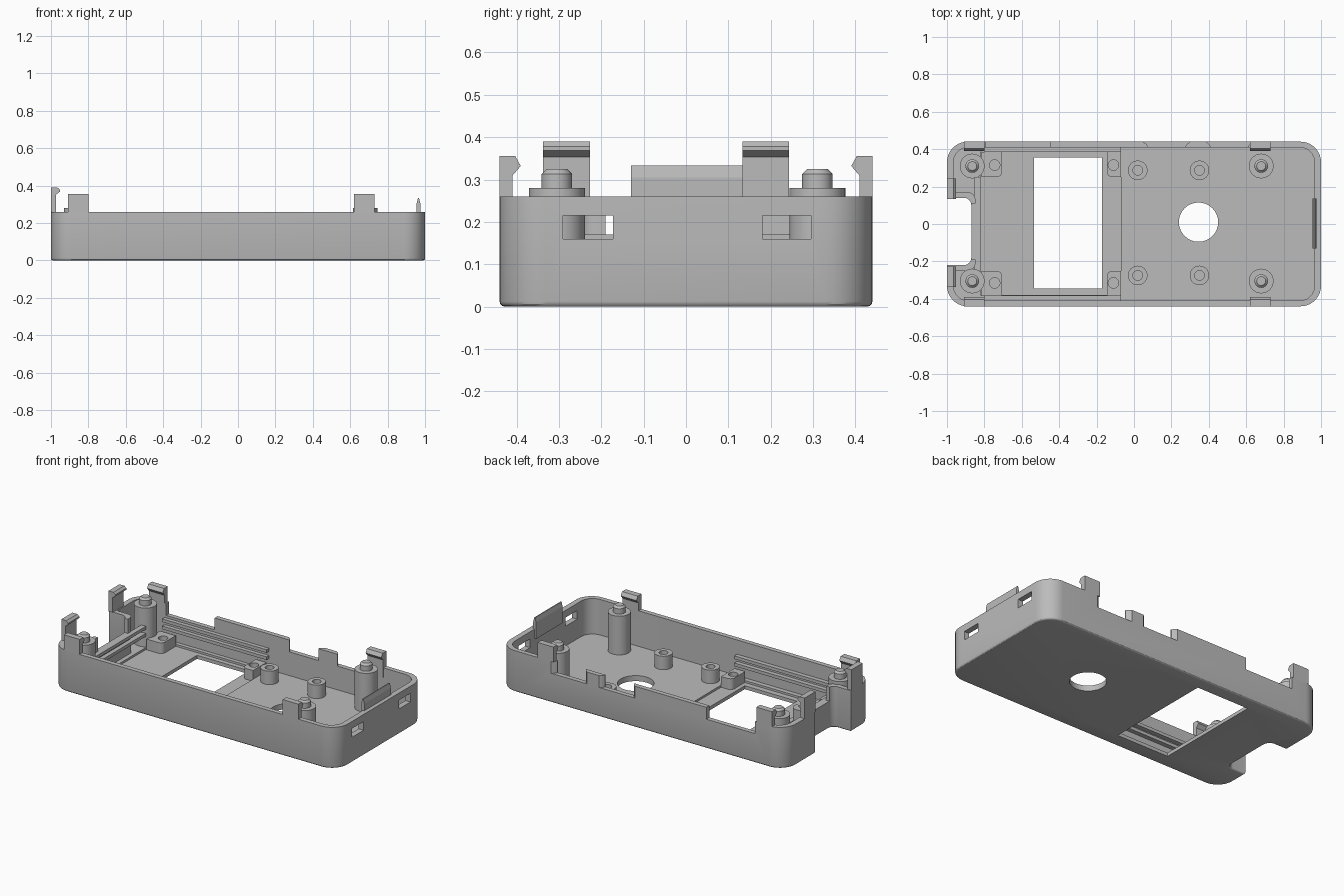
import bpy, bmesh, math
from mathutils import Vector, Matrix

if "Cube" in bpy.data.objects:
    bpy.data.objects.remove(bpy.data.objects["Cube"])

grey = bpy.data.materials.new("matte_grey")
grey.use_nodes = True
grey.diffuse_color = (0.5, 0.5, 0.5, 1)
grey.node_tree.nodes["Principled BSDF"].inputs["Base Color"].default_value = (0.5, 0.5, 0.5, 1)


def finish(bm, name):
    bmesh.ops.remove_doubles(bm, verts=bm.verts, dist=1e-5)
    bmesh.ops.recalc_face_normals(bm, faces=bm.faces)
    mesh = bpy.data.meshes.new(name)
    bm.to_mesh(mesh)
    bm.free()
    mesh.materials.append(grey)
    ob = bpy.data.objects.new(name, mesh)
    bpy.context.collection.objects.link(ob)
    return ob


def smooth(ob, angle=30):
    bpy.ops.object.select_all(action="DESELECT")
    ob.select_set(True)
    bpy.context.view_layer.objects.active = ob
    bpy.ops.object.shade_smooth_by_angle(angle=math.radians(angle))


def rounded(corners, steps=10):
    """Outline from (x, y, radius) corners, with a fillet at each."""
    out = []
    for i, (x, y, r) in enumerate(corners):
        p = Vector((x, y))
        a = (Vector(corners[i - 1][:2]) - p).normalized()
        b = (Vector(corners[(i + 1) % len(corners)][:2]) - p).normalized()
        if r == 0:
            out.append(p)
            continue
        c = p + (a + b) * r
        for k in range(steps + 1):
            t = k / steps * math.pi / 2
            out.append(c - b * r * math.cos(t) - a * r * math.sin(t))
    return out


def prism(name, outline, lo, hi, axis="z", bevel=0):
    """Extrude an outline: xy along z, xz along y, or yz along x."""
    place = {"z": lambda u, v: (u, v, lo),
             "y": lambda u, v: (u, lo, v),
             "x": lambda u, v: (lo, u, v)}[axis]
    bm = bmesh.new()
    base = bm.faces.new([bm.verts.new(place(*p)) for p in outline])
    rim = list(base.edges)
    ext = bmesh.ops.extrude_face_region(bm, geom=[base], use_keep_orig=True)
    step = Vector([hi - lo if axis == c else 0 for c in "xyz"])
    bmesh.ops.translate(bm, vec=step, verts=[g for g in ext["geom"] if isinstance(g, bmesh.types.BMVert)])
    bmesh.ops.recalc_face_normals(bm, faces=bm.faces)
    if bevel:
        bmesh.ops.bevel(bm, geom=rim, offset=bevel, segments=3, profile=0.5, affect="EDGES")
    return finish(bm, name)


def box(name, x0, x1, y0, y1, z0, z1):
    return prism(name, [(x0, y0), (x1, y0), (x1, y1), (x0, y1)], z0, z1)


def lathe(name, profile, x, y):
    bm = bmesh.new()
    vs = [bm.verts.new((r, 0, z)) for r, z in profile]
    es = [bm.edges.new(pair) for pair in zip(vs, vs[1:])]
    bmesh.ops.spin(bm, geom=vs + es, cent=(0, 0, 0), axis=(0, 0, 1), angle=2 * math.pi, steps=32)
    bmesh.ops.translate(bm, vec=(x, y, 0), verts=bm.verts)
    ob = finish(bm, name)
    smooth(ob)
    return ob


def cut(ob, cutter):
    cutter.hide_render = True
    mod = ob.modifiers.new("cut", "BOOLEAN")
    mod.operation, mod.solver, mod.object = "DIFFERENCE", "EXACT", cutter
    bpy.context.view_layer.objects.active = ob
    bpy.ops.object.modifier_apply(modifier="cut")
    bpy.data.objects.remove(cutter)


RIM, FLOOR = 0.26, 0.035

# Tray with a notch in its left end
shell = prism("tray_shell", rounded([
    (-1, -0.44, 0.11), (1, -0.44, 0.11), (1, 0.44, 0.11), (-1, 0.44, 0.11),
    (-1, 0.14, 0), (-0.87, 0.14, 0.04), (-0.87, -0.22, 0.04), (-1, -0.22, 0)]),
    0, RIM, bevel=0.012)
cut(shell, prism("cavity", rounded([
    (-0.965, -0.41, 0.08), (0.965, -0.41, 0.08), (0.965, 0.41, 0.08), (-0.965, 0.41, 0.08),
    (-0.965, 0.17, 0), (-0.848, 0.17, 0.04), (-0.848, -0.25, 0.04), (-0.965, -0.25, 0)]),
    FLOOR, 0.5))
cut(shell, box("screen_recess", -0.82, -0.07, -0.38, 0.385, 0.022, 0.1))
cut(shell, box("screen_window", -0.535, -0.17, -0.345, 0.355, -0.1, 0.1))
cut(shell, lathe("round_hole", [(0, -0.1), (0.105, -0.1), (0.105, 0.1), (0, 0.1)], 0.345, 0.01))
cut(shell, box("notch_lowering", -0.9, -0.8, -0.19, 0.11, 0.17, 0.5))
for y0, y1 in ((-0.29, -0.172), (0.18, 0.295)):
    cut(shell, box("latch_window", 0.9, 1.1, y0, y1, 0.16, 0.215))

# Openings in the back wall, the two jack openings flaring outwards
cut(shell, box("port_opening", -0.79, -0.45, 0.38, 0.5, 0.185, 0.5))
for x in (0.175, 0.51):
    flare = [(x - 0.1, 0.38), (x - 0.1, 0.415), (x - 0.112, 0.43), (x - 0.14, 0.45),
             (x + 0.14, 0.45), (x + 0.112, 0.43), (x + 0.1, 0.415), (x + 0.1, 0.38)]
    cut(shell, prism("jack_opening", flare, 0.185, 0.5))
smooth(shell)

# Corner posts with chamfered locating pins
for x in (-0.865, 0.68):
    for y in (-0.305, 0.31):
        lathe("corner_post", [(0, 0.03), (0.066, 0.03), (0.066, 0.28), (0.036, 0.28),
                              (0.036, 0.313), (0.024, 0.325), (0, 0.325)], x, y)

# Hollow screw bosses
for x in (0.02, 0.35):
    for y in (-0.275, 0.287):
        lathe("screw_boss", [(0.052, 0.03), (0.052, 0.12), (0.026, 0.12), (0.026, 0.045), (0, 0.045)], x, y)

# Screen mounts, rounded towards the window
for side in (-1, 1):
    for x0, x1, inner in ((-0.815, -0.705, 1), (-0.145, -0.07, -1)):
        y0, y1 = sorted((side * 0.25, side * 0.385))
        radius = lambda x, y: 0.03 if abs(y) < 0.3 and (x == x1) == (inner == 1) else 0
        pts = [(x, y, radius(x, y)) for x, y in ((x0, y0), (x1, y0), (x1, y1), (x0, y1))]
        mount = prism("screen_mount", rounded(pts), 0.015, 0.09)
        hx = -0.745 if inner == 1 else -0.11
        cut(mount, lathe("mount_hole", [(0, 0.04), (0.028, 0.04), (0.028, 0.2), (0, 0.2)], hx, side * 0.315))
        smooth(mount)

# Guide rails along the walls and across the notch
for z in (0.105, 0.15):
    for y0, y1 in ((-0.415, -0.382), (0.385, 0.415)):
        box("side_rail", -0.8, -0.07, y0, y1, z, z + 0.02)
    box("end_rail", -0.852, -0.82, -0.25, 0.25, z, z + 0.02)

# Snap hooks on the long walls
for side in (-1, 1):
    hook = [(side * y, z) for y, z in ((0.44, 0.26), (0.44, 0.355), (0.403, 0.355), (0.39, 0.332),
                                       (0.409, 0.31), (0.409, 0.2), (0.42, 0.2), (0.42, 0.26))]
    for x0, x1 in ((-0.91, -0.80), (0.62, 0.73)):
        prism("side_hook", hook, x0, x1, "x")

# Taller snap hooks at the left end
end_hook = [(-1, 0.26), (-1, 0.39), (-0.965, 0.39), (-0.952, 0.378), (-0.952, 0.368),
            (-0.972, 0.353), (-0.972, 0.26)]
for y0, y1 in ((-0.338, -0.227), (0.133, 0.243)):
    prism("end_hook", end_hook, y0, y1, "y")

# Upright tongue at the right end
tongue = [(0.955, 0.2), (0.975, 0.2), (0.975, 0.305), (0.968, 0.333), (0.962, 0.333), (0.955, 0.305)]
prism("end_tongue", tongue, -0.13, 0.135, "y")
